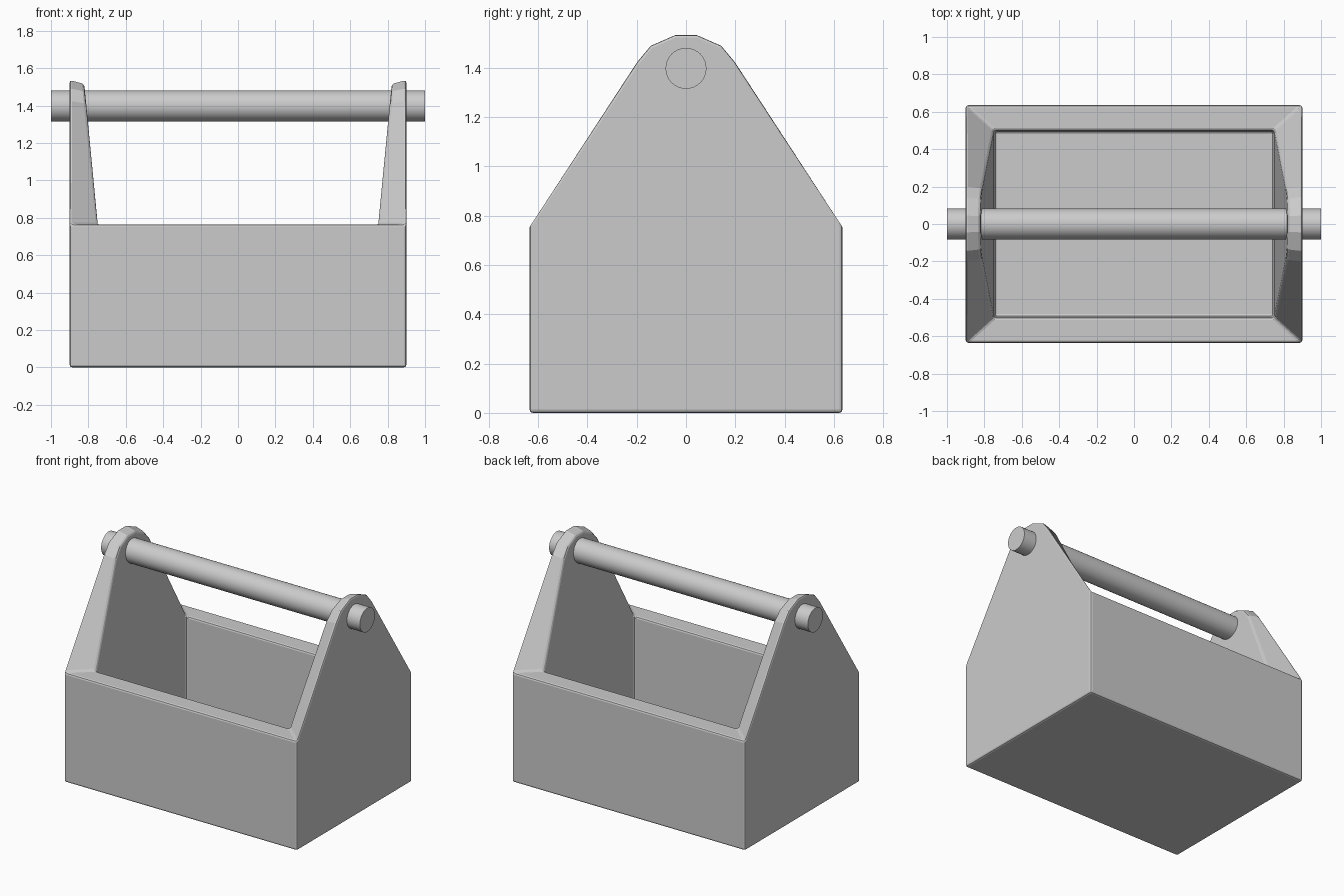
import bpy, bmesh, math

if "Cube" in bpy.data.objects:
    bpy.data.objects.remove(bpy.data.objects["Cube"])

# Half outlines of an end panel as (x, y, z): outer skin and inset inner skin
OUTER = [(.90, .635, 0), (.90, .635, .765), (.90, .20, 1.425),
         (.90, .145, 1.492), (.90, .045, 1.536)]
INNER = [(.745, .495, .13), (.75, .50, .765), (.812, .19, 1.41),
         (.818, .135, 1.475), (.822, .042, 1.515)]


def outline(bm, half, side):
    """Full open outline running from front bottom over the arch to back bottom."""
    pts = [(side * x, -y, z) for x, y, z in half]
    pts += [(side * x, y, z) for x, y, z in reversed(half)]
    return [bm.verts.new(p) for p in pts]


# Tray: hollow box with raised arched ends, one continuous shell
bm = bmesh.new()
outer = {s: outline(bm, OUTER, s) for s in (-1, 1)}
inner = {s: outline(bm, INNER, s) for s in (-1, 1)}

for s in (-1, 1):
    o, i = outer[s], inner[s]
    bm.faces.new(o)
    bm.faces.new((i[0], i[1], i[-2], i[-1]))
    bm.faces.new(i[1:-1])
    # sloping and arched rim
    for k in range(1, len(o) - 2):
        bm.faces.new((o[k], o[k + 1], i[k + 1], i[k]))

# long walls and their flat rims
for a, b in ((0, 1), (-1, -2)):
    for skin in (outer, inner):
        bm.faces.new((skin[-1][a], skin[1][a], skin[1][b], skin[-1][b]))
    bm.faces.new((outer[-1][b], outer[1][b], inner[1][b], inner[-1][b]))

# underside and floor
for skin in (outer, inner):
    bm.faces.new((skin[-1][0], skin[1][0], skin[1][-1], skin[-1][-1]))

bmesh.ops.recalc_face_normals(bm, faces=bm.faces)
mesh = bpy.data.meshes.new("tray")
bm.to_mesh(mesh)
bm.free()
tray = bpy.data.objects.new("tray", mesh)
bpy.context.collection.objects.link(tray)

# softened edges
bevel = tray.modifiers.new("edge_bevel", 'BEVEL')
bevel.width = .013
bevel.segments = 2
bevel.limit_method = 'ANGLE'
bevel.angle_limit = math.radians(32)

# Handle: round bar through both ends
bpy.ops.mesh.primitive_cylinder_add(vertices=32, radius=.083, depth=2,
                                    location=(0, 0, 1.398),
                                    rotation=(0, math.pi / 2, 0))
handle = bpy.context.object
handle.name = "handle"
bpy.ops.object.shade_smooth_by_angle(angle=math.radians(30))
